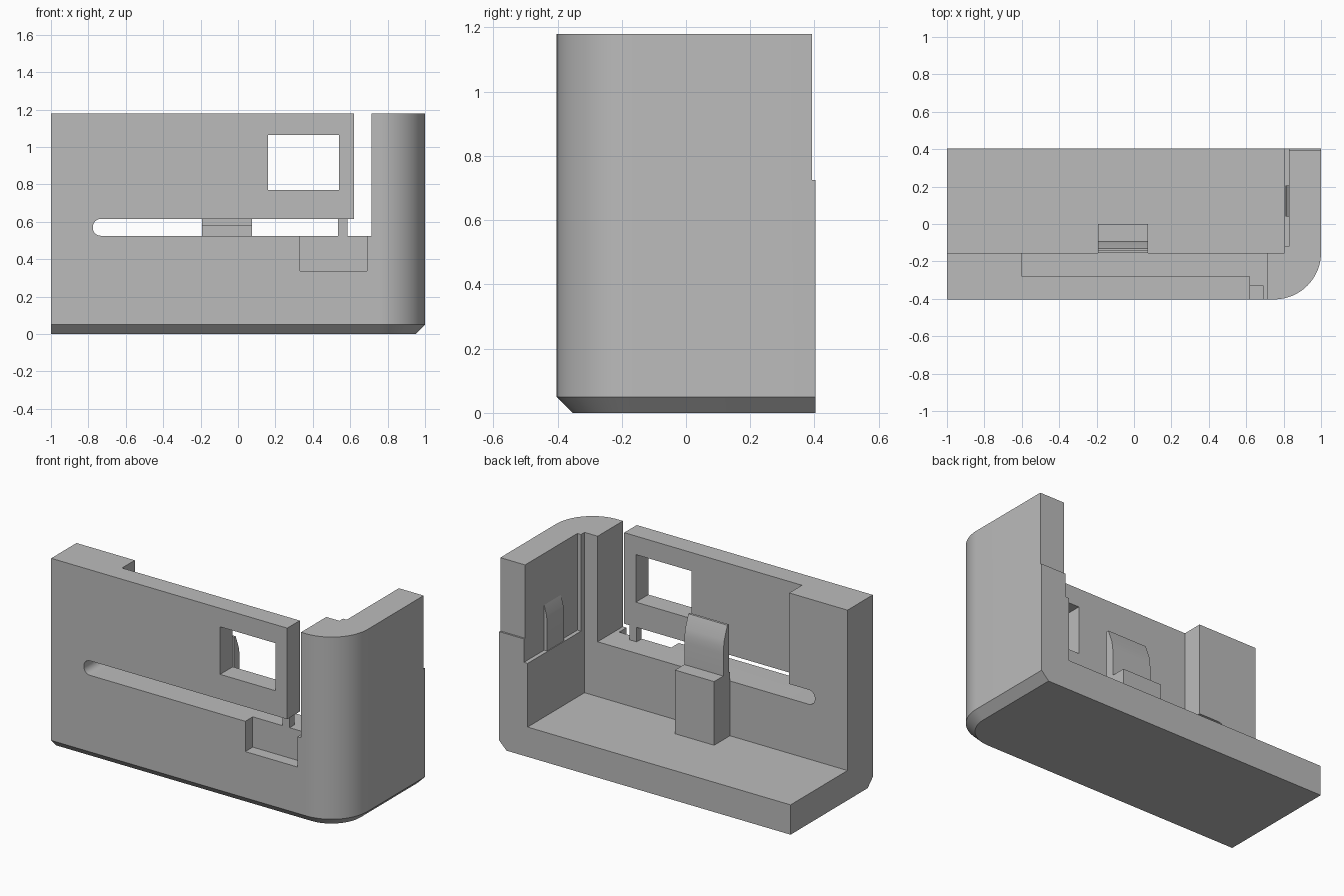
import bpy, bmesh, math

cube = bpy.data.objects.get("Cube")
if cube:
    bpy.data.objects.remove(cube, do_unlink=True)

grey = bpy.data.materials.new("plain_grey")
grey.use_nodes = True
GREY = (0.5, 0.5, 0.5, 1)
grey.diffuse_color = GREY
grey.node_tree.nodes["Principled BSDF"].inputs["Base Color"].default_value = GREY

FRONT, BACK, TOP = -0.403, 0.403, 1.18
WALL = -0.155      # inner face of the thick front wall
FLAP = -0.28       # inner face of the thin upper flap
LEDGE = 0.58       # height of the supports
SLOT_Z = (0.525, 0.615)
GAP_X = (0.62, 0.715)


def loft(name, rings):
    """Closed solid through rings of equal point count."""
    bm = bmesh.new()
    rows = [[bm.verts.new(p) for p in ring] for ring in rings]
    n = len(rows[0])
    for a, b in zip(rows, rows[1:]):
        for i in range(n):
            j = (i + 1) % n
            bm.faces.new((a[i], a[j], b[j], b[i]))
    bm.faces.new(rows[0][::-1])
    bm.faces.new(rows[-1])
    bmesh.ops.recalc_face_normals(bm, faces=bm.faces)
    mesh = bpy.data.meshes.new(name)
    bm.to_mesh(mesh)
    bm.free()
    mesh.materials.append(grey)
    obj = bpy.data.objects.new(name, mesh)
    bpy.context.collection.objects.link(obj)
    return obj


def box(name, x, y, z):
    return loft(name, [[(x[0], y[0], h), (x[1], y[0], h), (x[1], y[1], h), (x[0], y[1], h)]
                       for h in z])


def outline(inset, z):
    """Plan of the case with one rounded corner."""
    r = 1 - 0.75 - inset
    arc = [(0.75 + r * math.sin(a), FRONT + 0.25 - r * math.cos(a), z)
           for a in (math.pi / 2 * i / 24 for i in range(25))]
    return [(-1, FRONT + inset, z)] + arc + [(1 - inset, BACK, z), (-1, BACK, z)]


# Main case with a chamfered bottom edge
case = loft("case_body", [outline(0.05, 0), outline(0, 0.05), outline(0, TOP)])

# Rounded end of the long slot
r = 0.042
slot = [(GAP_X[1], SLOT_Z[1]), (GAP_X[1], SLOT_Z[0])]
for cz, start in ((SLOT_Z[0] + r, -90), (SLOT_Z[1] - r, -180)):
    for i in range(9):
        a = math.radians(start - i * 90 / 8)
        slot.append((-0.776 + r + r * math.cos(a), cz + r * math.sin(a)))

# Everything that is cut away from the case
cutters = [
    box("cut_interior", (-1.2, 0.805), (WALL, 1), (0.185, 2)),
    box("cut_side_recess", (0.7, 0.83), (-0.12, 1), (LEDGE, 2)),
    box("cut_back_step", (0.6, 1.2), (0.392, 1), (0.725, 2)),
    box("cut_flap_back", (-0.6, GAP_X[1]), (FLAP, 0), (SLOT_Z[0], 2)),
    box("cut_gap", GAP_X, (-1, 0), (SLOT_Z[0], 2)),
    box("cut_window", (0.16, 0.54), (-1, 0), (0.77, 1.065)),
    box("cut_pocket", (0.332, 0.69), (-1, -0.33), (0.337, 0.57)),
    loft("cut_slot", [[(x, y, z) for x, z in slot] for y in (-1, 0)]),
]
for cutter in cutters:
    mod = case.modifiers.new(cutter.name, "BOOLEAN")
    mod.operation, mod.solver, mod.object = "DIFFERENCE", "EXACT", cutter
bpy.context.view_layer.update()
result = bpy.data.meshes.new_from_object(
    case.evaluated_get(bpy.context.evaluated_depsgraph_get()))
case.modifiers.clear()
case.data = result
for cutter in cutters:
    bpy.data.objects.remove(cutter, do_unlink=True)

# Small bridge holding the flap
box("flap_bridge", (0.535, 0.585), (-0.33, FLAP), SLOT_Z)

# Spring clip on its block
CLIP_X = (-0.193, 0.075)
box("clip_block", CLIP_X, (WALL, 0), (0.185, LEDGE))
tongue = [(-0.145, LEDGE), (-0.09, LEDGE), (-0.09, 0.72), (-0.093, 0.76),
          (-0.1, 0.8), (-0.13, 0.88), (-0.145, 0.88)]
clip = loft("clip_tongue", [[(x, y, z) for y, z in tongue] for x in CLIP_X])

# Matching wedge on the inside of the side wall
wedge = [(0.83, LEDGE), (0.81, LEDGE), (0.81, 0.76), (0.814, 0.8), (0.83, 0.86)]
catch = loft("side_catch", [[(x, y, z) for x, z in wedge] for y in (0.04, 0.205)])

bpy.ops.object.select_all(action="DESELECT")
for obj in (case, clip, catch):
    obj.select_set(True)
bpy.context.view_layer.objects.active = case
bpy.ops.object.shade_smooth_by_angle(angle=math.radians(25))
